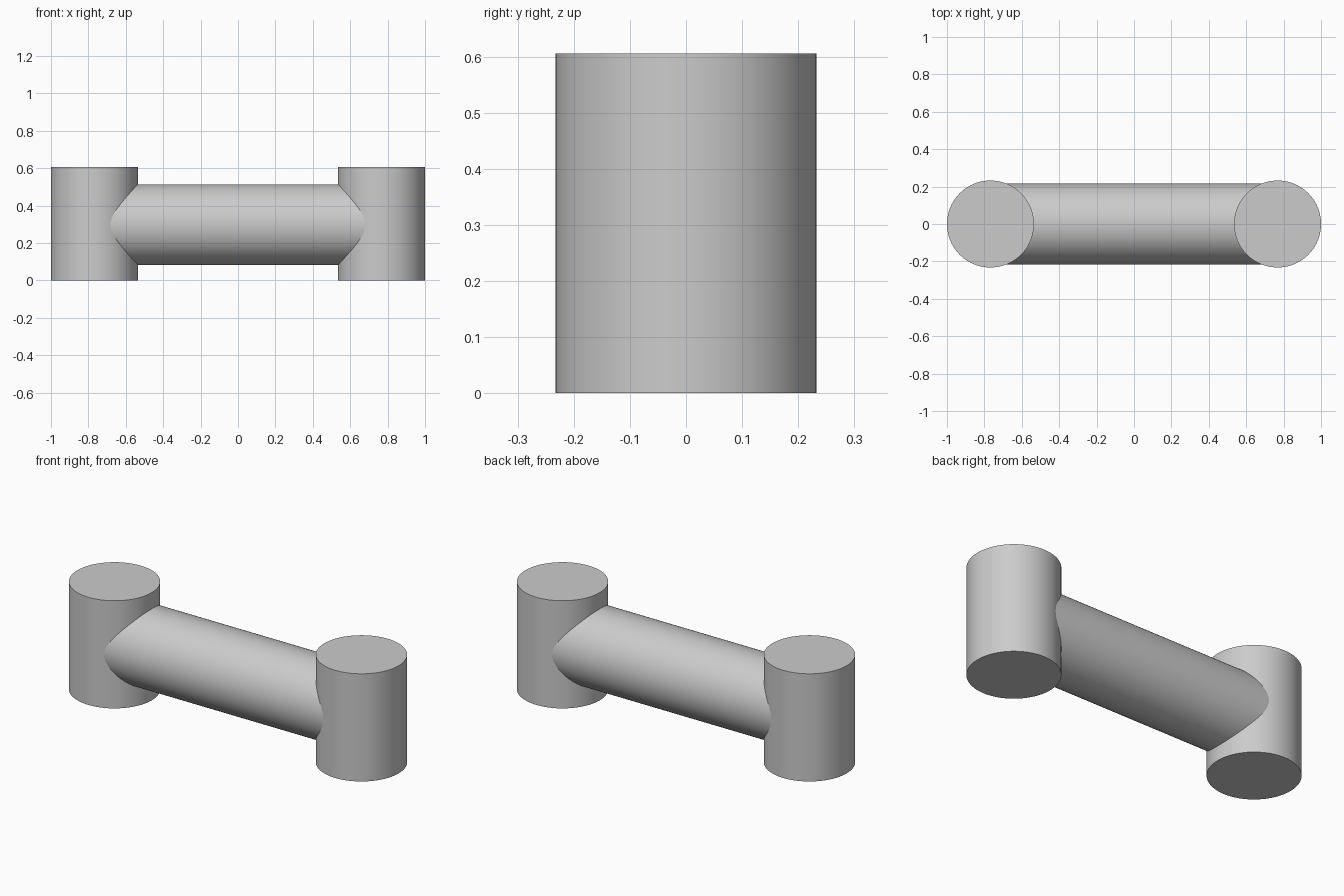
import bpy
from math import pi

POST_RADIUS, POST_HEIGHT = 0.2325, 0.605
POST_X = 1 - POST_RADIUS
BAR_RADIUS, BAR_Z = 0.216, 0.298

cube = bpy.data.objects.get("Cube")
if cube:
    bpy.data.objects.remove(cube, do_unlink=True)

grey = bpy.data.materials.new("light_grey")
grey.use_nodes = True
grey.diffuse_color = (0.6, 0.6, 0.6, 1)
grey.node_tree.nodes["Principled BSDF"].inputs["Base Color"].default_value = grey.diffuse_color


def cylinder(name, radius, length, location, rotation=(0, 0, 0)):
    bpy.ops.mesh.primitive_cylinder_add(vertices=96, radius=radius, depth=length,
                                        location=location, rotation=rotation)
    obj = bpy.context.object
    obj.name = name
    obj.data.materials.append(grey)
    bpy.ops.object.shade_smooth_by_angle()
    return obj


# Upright end posts
for name, side in (("left_post", 1), ("right_post", -1)):
    cylinder(name, POST_RADIUS, POST_HEIGHT, (side * POST_X, 0, POST_HEIGHT / 2))

# Round crossbar, running into the middle of each post
cylinder("crossbar", BAR_RADIUS, 2 * POST_X, (0, 0, BAR_Z), (0, pi / 2, 0))
